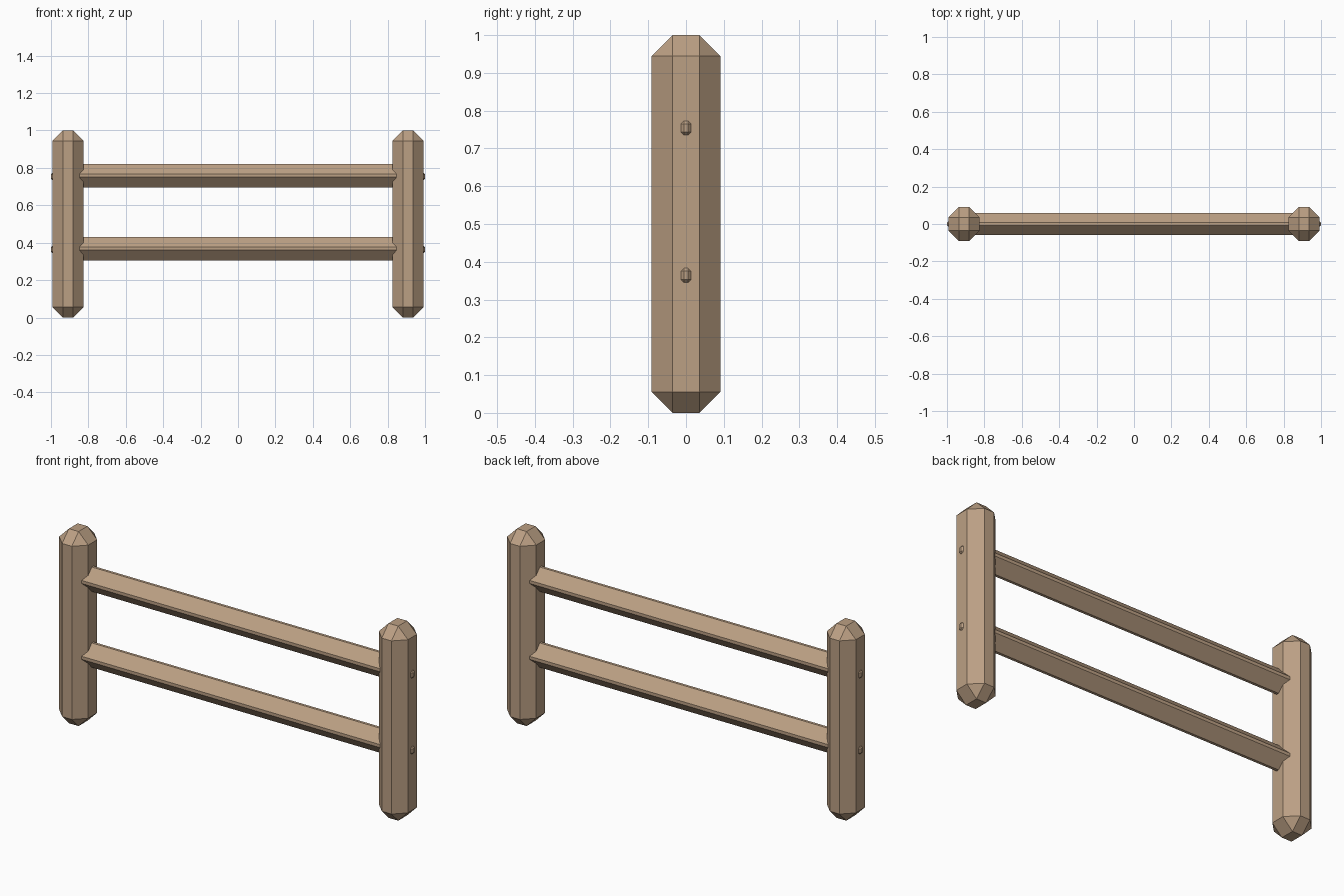
import bpy, bmesh
from mathutils import Matrix, Vector

if "Cube" in bpy.data.objects:
    bpy.data.objects.remove(bpy.data.objects["Cube"])

wood = bpy.data.materials.new("wood")
wood.diffuse_color = (0.50, 0.35, 0.23, 1)
wood.use_nodes = True
wood.node_tree.nodes["Principled BSDF"].inputs["Base Color"].default_value = wood.diffuse_color


def finish(name, bm):
    bmesh.ops.recalc_face_normals(bm, faces=bm.faces)
    mesh = bpy.data.meshes.new(name)
    bm.to_mesh(mesh)
    bm.free()
    mesh.materials.append(wood)
    obj = bpy.data.objects.new(name, mesh)
    bpy.context.collection.objects.link(obj)
    return obj


def chamfered_box(name, center, size, chamfer):
    bm = bmesh.new()
    bmesh.ops.create_cube(bm, size=1, matrix=Matrix.Diagonal((*size, 1)))
    bmesh.ops.bevel(bm, geom=bm.edges[:], offset=chamfer, segments=1,
                    affect='EDGES', profile=0.5)
    bmesh.ops.translate(bm, verts=bm.verts, vec=Vector(center))
    return finish(name, bm)


def diamond_rail(name, z, half_len):
    # diamond cross-section with blunted ridges, extruded along x
    quarter = [(0.058, 0.008), (0.007, 0.063)]
    profile = (quarter + [(-y, h) for y, h in quarter[::-1]]
               + [(-y, -h) for y, h in quarter] + [(y, -h) for y, h in quarter[::-1]])
    bm = bmesh.new()
    face = bm.faces.new([bm.verts.new((-half_len, y, z + h)) for y, h in profile])
    ext = bmesh.ops.extrude_face_region(bm, geom=[face], use_keep_orig=True)
    moved = [v for v in ext["geom"] if isinstance(v, bmesh.types.BMVert)]
    bmesh.ops.translate(bm, verts=moved, vec=(2 * half_len, 0, 0))
    return finish(name, bm)


# Rails
heights = {"lower": 0.368, "upper": 0.758}
for level, z in heights.items():
    diamond_rail(f"{level}_rail", z, 0.90)

# Posts, and the peg tips showing on their outer sides
for side, s in (("left", -1), ("right", 1)):
    chamfered_box(f"{side}_post", (s * 0.909, 0, 0.5), (0.165, 0.182, 1.0), 0.055)
    for level, z in heights.items():
        chamfered_box(f"{side}_{level}_peg", (s * 0.95, 0, z - 0.004),
                      (0.10, 0.027, 0.038), 0.008)
